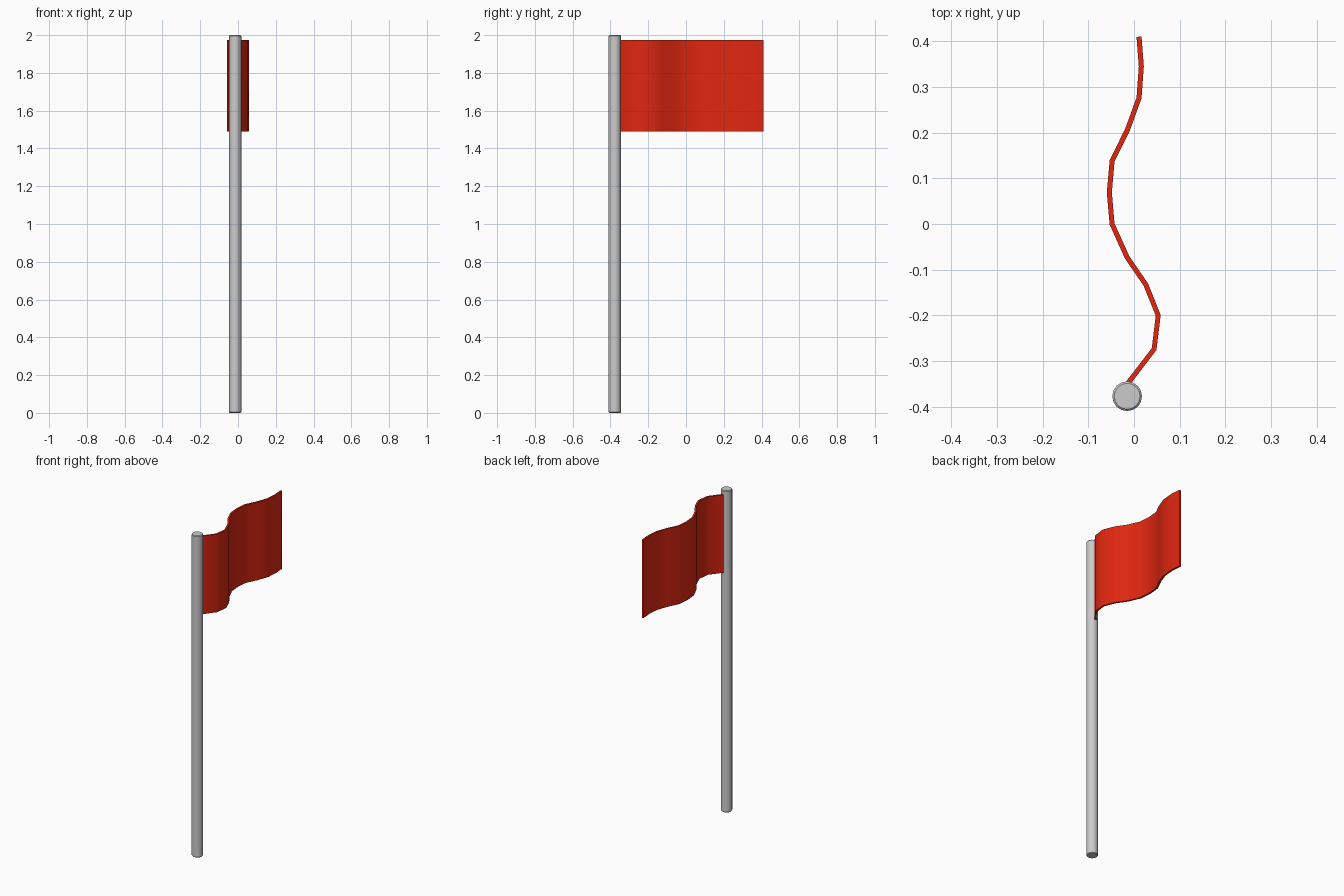
import bpy, bmesh
from mathutils import Vector

if "Cube" in bpy.data.objects:
    bpy.data.objects.remove(bpy.data.objects["Cube"])

PX, PY, R = -0.015, -0.377, 0.0325

# Pole with a tiny bevelled rim
bpy.ops.mesh.primitive_cylinder_add(vertices=16, radius=R, depth=2, location=(PX, PY, 1))
pole = bpy.context.object
pole.name = "pole"
bev = pole.modifiers.new("rim", 'BEVEL')
bev.width, bev.segments, bev.limit_method = 0.004, 1, 'ANGLE'
bev.angle_limit = 0.8
bpy.ops.object.shade_smooth_by_angle()

# Flag cloth: wavy path seen from above, extruded upwards
path = [(-0.03, -0.37), (-0.012, -0.347), (0.044, -0.274), (0.053, -0.2), (0.026, -0.133),
        (-0.015, -0.073), (-0.048, 0.0), (-0.054, 0.069), (-0.048, 0.138),
        (-0.014, 0.207), (0.011, 0.276), (0.016, 0.345), (0.011, 0.41)]
bm = bmesh.new()
verts = [bm.verts.new((x, y, 1.49)) for x, y in path]
edges = [bm.edges.new(pair) for pair in zip(verts, verts[1:])]
ext = bmesh.ops.extrude_edge_only(bm, edges=edges)
top = [g for g in ext["geom"] if isinstance(g, bmesh.types.BMVert)]
bmesh.ops.translate(bm, verts=top, vec=Vector((0, 0, 0.485)))
bmesh.ops.recalc_face_normals(bm, faces=bm.faces)
mesh = bpy.data.meshes.new("flag")
bm.to_mesh(mesh)
bm.free()
flag = bpy.data.objects.new("flag", mesh)
bpy.context.collection.objects.link(flag)
sol = flag.modifiers.new("thickness", 'SOLIDIFY')
sol.thickness, sol.offset = 0.011, 0
red = bpy.data.materials.new("red_cloth")
red.diffuse_color = (0.75, 0.02, 0.005, 1)
red.use_nodes = True
red.node_tree.nodes["Principled BSDF"].inputs["Base Color"].default_value = red.diffuse_color
mesh.materials.append(red)

# Apply thickness so the sharp cloth edges are kept by the smoothing
bpy.ops.object.select_all(action='DESELECT')
flag.select_set(True)
bpy.context.view_layer.objects.active = flag
bpy.ops.object.modifier_apply(modifier="thickness")
bpy.ops.object.shade_smooth_by_angle(angle=0.7)
